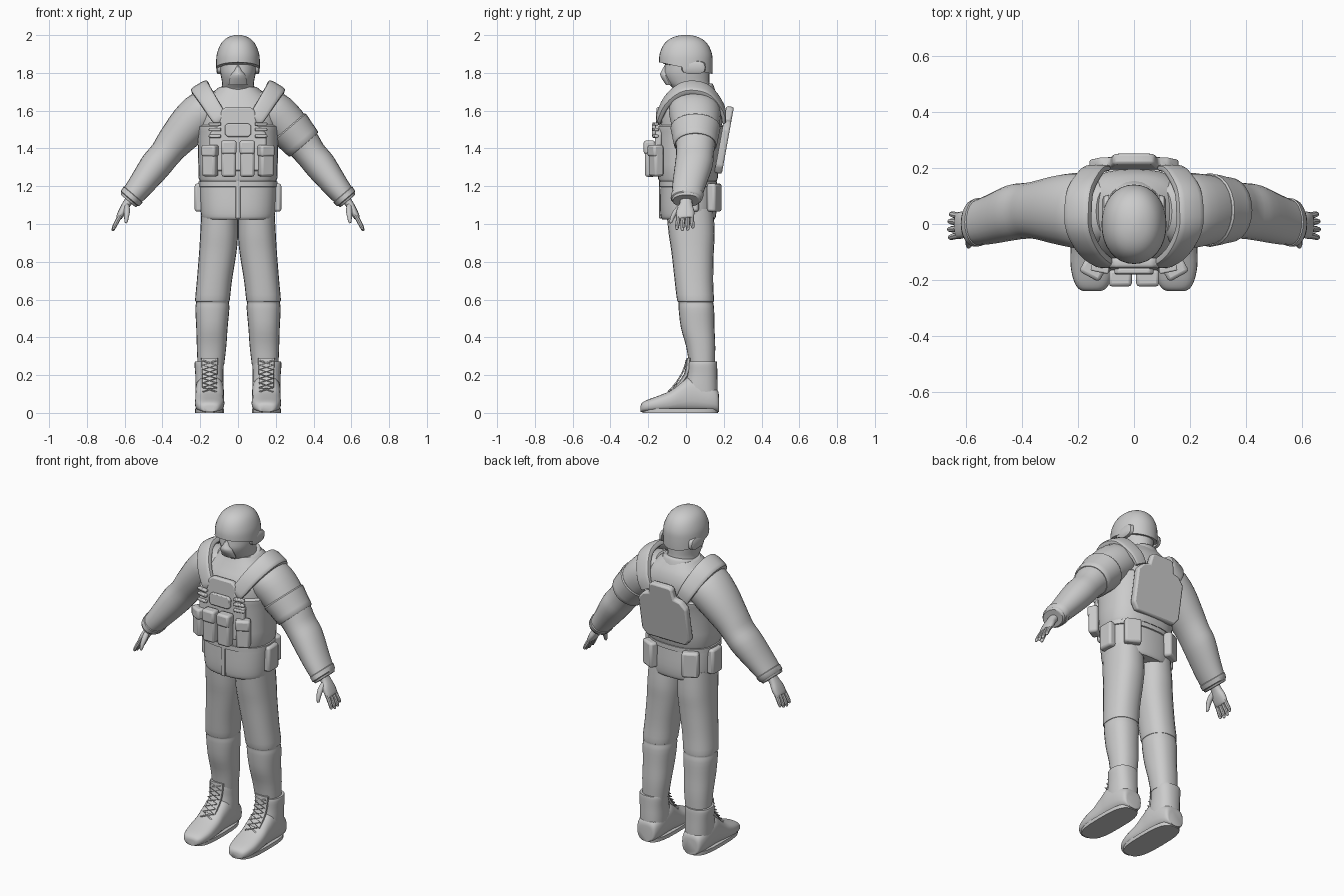
import bpy, bmesh, math
from mathutils import Vector, Matrix


def finish(bm, name, both=False, bevel=0.0, angle=40):
    bmesh.ops.recalc_face_normals(bm, faces=bm.faces)
    me = bpy.data.meshes.new(name)
    bm.to_mesh(me)
    bm.free()
    ob = bpy.data.objects.new(name, me)
    bpy.context.collection.objects.link(ob)
    bpy.ops.object.select_all(action='DESELECT')
    ob.select_set(True)
    bpy.context.view_layer.objects.active = ob
    bpy.ops.object.shade_smooth_by_angle(angle=math.radians(angle))
    if bevel:
        b = ob.modifiers.new("bevel", 'BEVEL')
        b.width, b.segments, b.limit_method = bevel, 2, 'ANGLE'
    if both:
        ob.modifiers.new("mirror", 'MIRROR').use_mirror_merge = False
    return ob


def sweep(name, rings, u=(1, 0, 0), axis=None, n=24, e=2.0, sub=3, both=False, cut=None):
    """Skin superellipse rings (x, y, z, half_u, half_v), smoothed between the rings."""
    k, rows = len(rings), []
    for i in range(k - 1):
        p = [rings[min(max(j, 0), k - 1)] for j in (i - 1, i, i + 1, i + 2)]
        for t in [s / sub for s in range(sub + (i == k - 2))]:
            rows.append([0.5 * (2*b + (c - a)*t + (2*a - 5*b + 4*c - d)*t*t + (3*b - a - 3*c + d)*t**3)
                         for a, b, c, d in zip(*p)])
    bm, loops = bmesh.new(), []
    for i, r in enumerate(rows):
        t = Vector(axis) if axis else Vector(rows[min(i + 1, len(rows) - 1)][:3]) - Vector(rows[max(i - 1, 0)][:3])
        t.normalize()
        U = Vector(u)
        U = (U - t * U.dot(t)).normalized()
        V = t.cross(U)
        loop = []
        for j in range(n):
            c, s = math.cos(2*math.pi*j/n), math.sin(2*math.pi*j/n)
            c = math.copysign(abs(c) ** (2 / e), c)
            s = math.copysign(abs(s) ** (2 / e), s)
            loop.append(bm.verts.new(Vector(r[:3]) + U * r[3] * c + V * r[4] * s))
        loops.append(loop)
    for a, b in zip(loops, loops[1:]):
        for j in range(n):
            bm.faces.new((a[j], a[(j + 1) % n], b[(j + 1) % n], b[j]))
    bm.faces.new(loops[0])
    bm.faces.new(loops[-1])
    if cut:
        res = bmesh.ops.bisect_plane(bm, geom=bm.verts[:] + bm.edges[:] + bm.faces[:],
                                     plane_co=cut[0], plane_no=cut[1], clear_inner=True)
        bmesh.ops.edgeloop_fill(bm, edges=[g for g in res['geom_cut'] if isinstance(g, bmesh.types.BMEdge)])
    return finish(bm, name, both)


def panel(name, outline, loc, depth, tilt=0, turn=0, both=False, bevel=0.01):
    """Extrude an (x, z) outline along y, then tilt about x, turn about z and place it."""
    bm = bmesh.new()
    f = bm.faces.new([bm.verts.new((x, -depth / 2, z)) for x, z in outline])
    g = bmesh.ops.extrude_face_region(bm, geom=[f])
    bmesh.ops.translate(bm, verts=[v for v in g['geom'] if isinstance(v, bmesh.types.BMVert)], vec=(0, depth, 0))
    bm.transform(Matrix.Translation(loc) @ Matrix.Rotation(turn, 4, 'Z') @ Matrix.Rotation(tilt, 4, 'X'))
    return finish(bm, name, both, bevel)


def rect(w, h):
    return [(-w/2, -h/2), (w/2, -h/2), (w/2, h/2), (-w/2, h/2)]


def flip(half):
    return half + [(-x, z) for x, z in reversed(half)]


Z = (0, 0, 1)

# Trousers with a slight knee ridge
sweep("trouser_leg", [(.098, .02, 1.08, .095, .125), (.1, .03, .95, .1, .122), (.107, .035, .85, .099, .112),
      (.125, .042, .7, .093, .102), (.135, .05, .6, .092, .098), (.135, .052, .585, .087, .092),
      (.136, .055, .55, .09, .094), (.138, .062, .45, .083, .089), (.14, .078, .35, .078, .077),
      (.144, .085, .25, .07, .068)], axis=Z, e=2.3, both=True)

# Boots: foot, shaft, cuff, tongue, sole, laces
foot = [(.174, .09, .045), (.165, .12, .06), (.12, .15, .072), (.03, .19, .076), (-.02, .165, .075),
        (-.08, .115, .077), (-.15, .085, .077), (-.205, .065, .065), (-.232, .05, .048), (-.24, .035, .03)]
sweep("boot_foot", [(.15, y, h/2 + .004, w, h/2) for y, h, w in foot], axis=(0, 1, 0), e=2.7, both=True)
sweep("boot_sole", [(.15, -.03, 0, .077, .2), (.15, -.03, .022, .077, .202)], axis=Z, e=3, sub=1, both=True)
sweep("boot_shaft", [(.15, .085, .05, .07, .082), (.15, .08, .13, .074, .088), (.152, .086, .2, .074, .08),
      (.153, .087, .255, .077, .078), (.153, .087, .272, .074, .076)], axis=Z, e=2.4, both=True)
sweep("boot_tongue", [(.15, -.06, .125, .04, .012), (.15, .0, .2, .04, .012), (.15, .014, .29, .045, .012)],
      e=3, n=16, both=True)
for side in (1, -1):
    cu = bpy.data.curves.new("boot_lace", 'CURVE')
    cu.dimensions, cu.bevel_depth, cu.bevel_resolution = '3D', .0045, 1
    for d in (1, -1):
        sp = cu.splines.new('POLY')
        sp.points.add(7)
        for i, p in enumerate(sp.points):
            t = i / 7
            y = -.085 + .16 * t - .065 * t * t
            p.co = (side * .15 + d * (.036 if i % 2 else -.036), y - .008, .112 + .165 * t, 1)
    bpy.context.collection.objects.link(bpy.data.objects.new("boot_lace", cu))

# Jacket body, placket and collar
sweep("jacket_body", [(0, .012, 1.025, .185, .138), (0, .012, 1.04, .194, .146), (0, .012, 1.1, .2, .15),
      (0, .01, 1.22, .203, .145), (0, .01, 1.26, .195, .145), (0, .015, 1.4, .2, .155), (0, .025, 1.52, .213, .165),
      (0, .035, 1.6, .213, .162), (0, .045, 1.66, .175, .138), (0, .045, 1.7, .13, .115),
      (0, .042, 1.725, .1, .1)], axis=Z, n=32, e=2.4)
panel("jacket_placket", rect(.025, .2), (0, -.137, 1.13), .012, bevel=.003)
sweep("collar", [(0, .04, 1.655, .12, .125), (0, .04, 1.69, .108, .115), (0, .04, 1.715, .098, .105),
      (0, .04, 1.722, .085, .095)], axis=(0, -.25, 1), e=2.1)

# Sleeves, cuffs and a single arm band
sweep("sleeve", [(.09, .045, 1.67, .09, .06), (.16, .045, 1.61, .135, .115), (.25, .05, 1.53, .128, .112),
      (.345, .05, 1.425, .105, .092), (.39, .047, 1.365, .1, .083), (.44, .04, 1.305, .1, .083),
      (.52, .015, 1.2, .088, .068), (.572, .003, 1.135, .078, .057), (.582, .001, 1.122, .07, .05)],
      u=(0, 1, 0), axis=(.65, 0, -.76), e=2.1, both=True)
sweep("cuff", [(.552, .007, 1.16, .078, .058), (.556, .007, 1.155, .087, .066), (.572, .003, 1.135, .084, .062),
      (.577, .003, 1.13, .074, .053)], u=(0, 1, 0), axis=(.65, 0, -.76), both=True, sub=1)
sweep("arm_band", [(.268, .05, 1.512, .122, .104), (.272, .05, 1.508, .132, .116), (.31, .05, 1.465, .123, .108),
      (.346, .05, 1.424, .115, .102), (.35, .05, 1.42, .104, .09)], u=(0, 1, 0), axis=(.65, 0, -.76), sub=2)

# Hands
sweep("palm", [(.565, 0, 1.14, .032, .024), (.59, 0, 1.105, .034, .022), (.61, -.003, 1.07, .047, .021),
      (.63, -.005, 1.035, .046, .016), (.635, -.005, 1.028, .036, .009)], u=(0, 1, 0), n=16, e=2.4, both=True)
for y, l in ((-.042, .88), (-.017, 1), (.008, .95), (.031, .75)):
    sweep("finger", [(.62, y, 1.05, .011, .011), (.637, y, 1.02, .012, .012),
          (.637 + .016 * l, y * 1.1, 1.02 - .03 * l, .011, .011),
          (.637 + .025 * l, y * 1.15, 1.02 - .052 * l, .008, .008),
          (.637 + .027 * l, y * 1.15, 1.02 - .057 * l, .003, .003)], u=(0, 1, 0), n=8, sub=2, both=True)
sweep("thumb", [(.59, -.02, 1.1, .014, .014), (.588, -.05, 1.07, .016, .015), (.59, -.07, 1.04, .013, .012),
      (.593, -.08, 1.01, .008, .008), (.594, -.081, 1.006, .003, .003)], n=10, both=True)

# Head: masked face, nose ridge, brow strap, helmet
sweep("masked_head", [(0, .045, 1.66, .09, .1), (0, .035, 1.71, .085, .097), (0, .015, 1.745, .084, .11),
      (0, .005, 1.79, .092, .12), (0, .005, 1.83, .096, .118), (0, .005, 1.9, .096, .11)], axis=Z)
sweep("mask_nose", [(0, -.098, 1.845, .008, .012), (0, -.108, 1.81, .022, .022), (0, -.108, 1.785, .04, .028),
      (0, -.085, 1.735, .05, .02)], axis=Z, n=12, e=1.6)
sweep("brow_strap", [(0, .003, 1.832, .1, .121), (0, .003, 1.835, .104, .126), (0, .003, 1.852, .104, .126)],
      axis=(0, .12, 1), sub=1)
dome = [(0, 1.0, .99), (.03, 1, 1), (.07, 1, 1), (.11, .97, .98), (.15, .86, .88), (.18, .7, .72),
        (.2, .48, .5), (.211, .22, .24), (.214, .02, .02)]
sweep("helmet", [(0, -.001, 1.787 + h, .116 * a, .142 * b) for h, a, b in dome], axis=Z, n=32, e=2.1,
      cut=((0, 0, 1.825), (0, .22, 1)))
sweep("helmet_ear_flap", [(.09, .04, 1.83, .065, .035), (.108, .04, 1.828, .06, .034), (.115, .04, 1.828, .045, .022)],
      u=(0, 1, 0), axis=(1, 0, 0), e=3, sub=1, both=True)

# Vest: wrap, chest bib, shoulder pads, back plate
sweep("vest_wrap", [(0, .01, 1.232, .196, .148), (0, .01, 1.242, .208, .158), (0, .014, 1.4, .212, .168),
      (0, .02, 1.49, .218, .178), (0, .022, 1.515, .222, .18), (0, .022, 1.525, .205, .165)],
      axis=Z, n=32, e=2.5, sub=2)
bib = flip([(.15, -.14), (.15, .06), (.1, .1), (.09, .18), (.065, .2)])
panel("chest_bib", bib, (0, -.147, 1.42), .035, tilt=-.04)
sweep("shoulder_pad", [(.09, -.142, 1.55, .035, .012), (.105, -.14, 1.57, .042, .016), (.155, -.1, 1.65, .046, .02),
      (.195, -.025, 1.712, .05, .021), (.2, .05, 1.722, .052, .021), (.19, .125, 1.695, .05, .02),
      (.15, .19, 1.61, .045, .016), (.12, .2, 1.55, .04, .012)], u=(.85, 0, -.5), n=16, e=3.5, both=True)
plate = flip([(.13, -.17), (.16, -.13), (.16, .07), (.125, .11), (.085, .12), (.075, .18), (.055, .19)])
panel("back_plate", plate, (0, .2, 1.435), .04, tilt=-.18)

# Chest patch, webbing strips and magazine pouches
panel("chest_patch", flip([(.055, -.036), (.07, -.022), (.07, .022), (.055, .036)]), (0, -.17, 1.497), .02,
      tilt=-.04, bevel=.006)
for z in (1.465, 1.5, 1.53):
    panel("webbing_strip", rect(.065, .017), (.122, -.162, z), .022, turn=.2, both=True, bevel=.005)
for x, y, z, turn, h in ((.049, -.19, 1.345, 0, .19), (.147, -.158, 1.335, .5, .165)):
    panel("magazine_pouch", rect(.078, h), (x, y, z), .055, turn=turn, both=True, bevel=.013)
    panel("pouch_flap", rect(.082, h * .38), (x, y - .004, z + h * .32), .06, turn=turn, both=True, bevel=.012)

# Belt, hip pouches and rear pouches
sweep("belt", [(0, .01, 1.195, .2, .145), (0, .01, 1.198, .208, .153), (0, .01, 1.225, .208, .153),
      (0, .01, 1.23, .196, .144)], axis=Z, n=32, e=2.4, sub=1)
for x, y, turn in ((.204, .02, math.pi / 2), (.135, .15, -.45)):
    panel("belt_pouch", rect(.095, .15), (x, y, 1.14), .05, turn=turn, both=True, bevel=.013)
